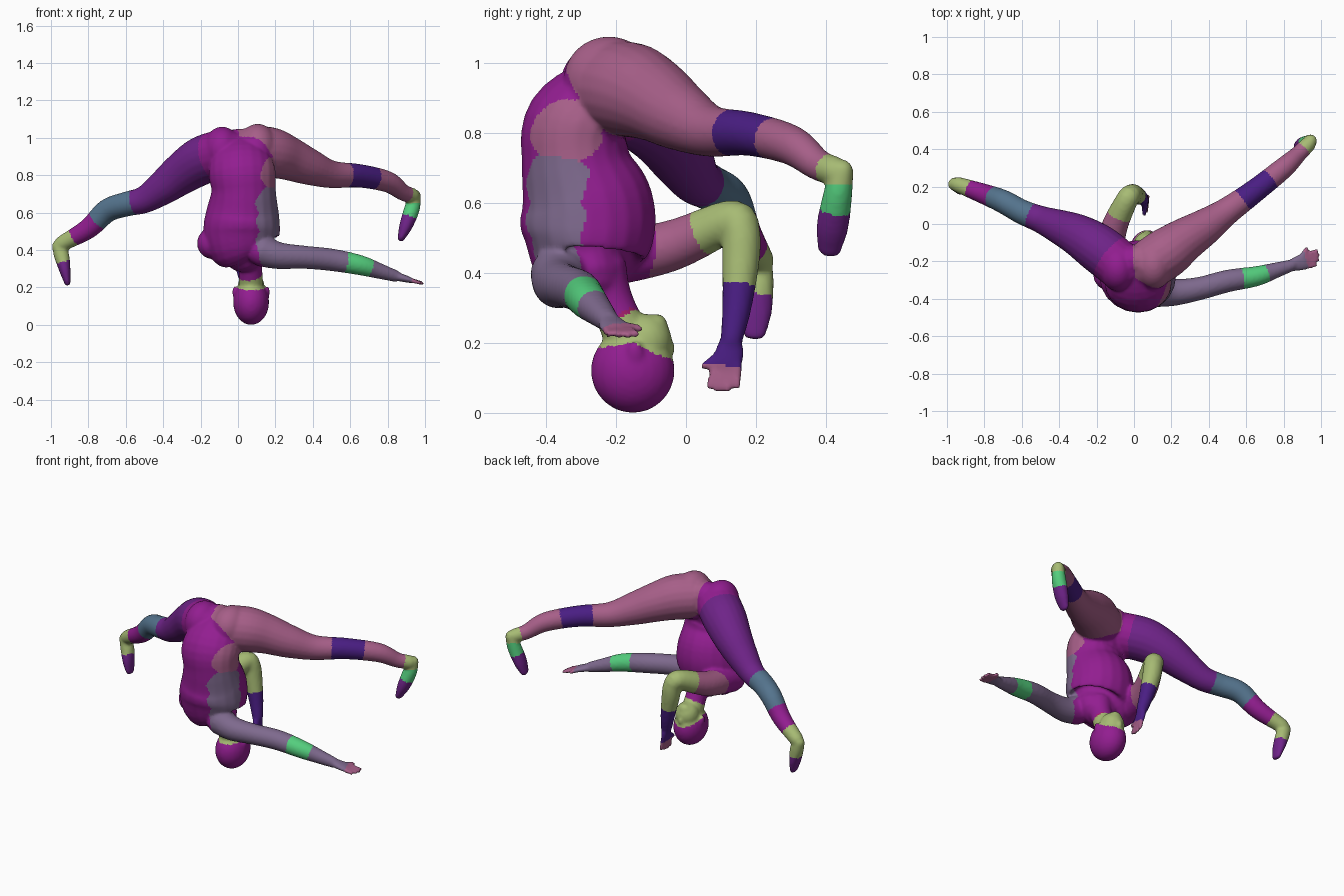
import bpy, bmesh, math
from mathutils import Vector, Matrix

if "Cube" in bpy.data.objects:
    bpy.data.objects.remove(bpy.data.objects["Cube"])

bm = bmesh.new()
spots = []  # (centre, radius, colour letter)
palette = {"P": ("purple", "91238f"), "V": ("violet", "6e2887"), "R": ("rose", "a55f87"),
           "M": ("mauve", "7d698c"), "C": ("crimson", "a5236e"), "I": ("indigo", "4b2382"),
           "T": ("teal", "55738c"), "G": ("green", "55cd7d"), "L": ("lime", "a5b973")}


def spline(a, b, c, d, t):
    return 0.5 * (2*b + (c - a)*t + (2*a - 5*b + 4*c - d)*t*t + (3*b - a - 3*c + d)*t**3)


def tube(points, colours="", side='Z', seg=20, steps=5):
    """Rounded limb through (x, y, z, half width along side[, half depth]), one colour per point."""
    for p, c in zip(points, colours):
        spots.append((Vector(p[:3]), p[3], c))
    axis = Vector([float(k == side) for k in 'XYZ'])
    pts = [Vector(tuple(p[:4]) + (p[-1],)) for p in points]
    pts = [2*pts[0] - pts[1]] + pts + [2*pts[-1] - pts[-2]]
    path = [spline(*pts[i:i + 4], s / steps) for i in range(len(pts) - 3) for s in range(steps)]
    path.append(pts[-2])
    last = len(path) - 1
    dome = [(math.sin(a), math.cos(a)) for a in (.5, .95, 1.35)]
    rings = []
    for i, p in enumerate(path):
        t = (path[min(i + 1, last)].to_3d() - path[max(i - 1, 0)].to_3d()).normalized()
        u = (axis - t * axis.dot(t)).normalized()
        r = min(p[3], p[4])
        here = [(0, 1)]
        if i == 0:
            here = [(-o * r, k) for o, k in reversed(dome)] + here
        if i == last:
            here += [(o * r, k) for o, k in dome]
        for o, k in here:
            ring = []
            for j in range(seg):
                a = math.tau * j / seg
                ring.append(bm.verts.new(p.to_3d() + t*o + u*(p[3]*k*math.cos(a)) + t.cross(u)*(p[4]*k*math.sin(a))))
            rings.append(ring)
    for a, b in zip(rings, rings[1:]):
        for j in range(seg):
            bm.faces.new((a[j], a[j - 1], b[j - 1], b[j]))
    bm.faces.new(rings[0])
    bm.faces.new(rings[-1])


def ball(center, radii, colour=None):
    bmesh.ops.create_uvsphere(bm, u_segments=24, v_segments=16, radius=1,
                              matrix=Matrix.Translation(center) @ Matrix.Diagonal((*radii, 1)))
    if colour:
        spots.append((Vector(center), min(radii), colour))


def hand(wrist, tip, thumb_side):
    """Flat palm, four fingers fanned along y, and a thumb."""
    w, t, s = Vector(wrist), Vector(tip), Vector((.1, 1, 0))
    k = w.lerp(t, .52)
    tube([(*w, .032, .026), (*w.lerp(k, .5), .042, .021), (*k, .045, .017)], "", 'Y')
    for f in (-1.5, -.5, .5, 1.5):
        end = t + s*f*.026 - (t - k)*(.06*f*f)
        tube([(*(k + s*f*.022), .013), (*end, .011)], "", 'X', 10)
    m = w.lerp(k, .4)
    tube([(*m, .018), (*(k + s*thumb_side*.065), .012)], "", 'X', 10)
    spots.append((t, .02, "R"))


# torso, from neck base up to the pelvis
tube([(.05, -.27, .39, .13, .10), (.025, -.285, .43, .19, .155), (.02, -.28, .51, .205, .19),
      (.025, -.285, .6, .195, .19), (.03, -.315, .72, .172, .155), (.02, -.305, .83, .178, .15),
      (.01, -.2, .96, .13, .09)], "CPPPPP", 'X')
# buttocks
ball((-.085, -.235, .935), (.1, .125, .125), "P")
ball((.105, -.22, .95), (.105, .13, .125), "R")
# neck and head
tube([(.06, -.25, .4, .085), (.066, -.215, .32, .064), (.07, -.17, .22, .065)], "CCL", 'X')
ball((.07, -.152, .121), (.096, .12, .121), "P")
ball((.07, -.115, .205), (.072, .075, .078), "L")
ball((.07, -.085, .25), (.04, .033, .033))
ball((.07, -.052, .185), (.016, .022, .026))
for sx in (-1, 1):
    ball((.07 + sx*.088, -.145, .175), (.012, .022, .034))

# outstretched arm
tube([(.13, -.36, .395, .085), (.22, -.365, .37, .072), (.35, -.345, .362, .062), (.5, -.305, .348, .06),
      (.65, -.28, .32, .054), (.75, -.25, .29, .043), (.84, -.222, .262, .032)], "MMMMGMM")
hand((.84, -.222, .262), (.985, -.178, .222), 1)
# bent arm
tube([(-.135, -.27, .435, .085), (-.115, -.05, .475, .073), (-.04, .125, .548, .06), (-.015, .155, .52, .056),
      (0, .157, .44, .054), (.03, .145, .3, .042), (.05, .13, .21, .032)], "PRLLLII", 'X')
hand((.05, .13, .21), (.072, .105, .066), -1)

# legs
tube([(.09, -.21, .93, .135), (.18, -.15, .92, .135), (.27, -.085, .89, .118), (.38, -.015, .845, .098),
      (.5, .07, .805, .074), (.65, .18, .797, .063), (.8, .3, .765, .057),
      (.88, .375, .71, .045), (.93, .425, .69, .042)], "RRRRRIRRL")
tube([(-.07, -.225, .92, .13), (-.19, -.13, .88, .13), (-.3, -.06, .81, .113), (-.4, -.015, .735, .093),
      (-.5, .025, .67, .073), (-.6, .065, .645, .066), (-.7, .12, .61, .063), (-.8, .16, .515, .055),
      (-.94, .21, .435, .042)], "PVVVVTTPL")
# feet, toes pointing down
tube([(.945, .445, .69, .034), (.93, .433, .62, .042), (.898, .418, .53, .046, .036),
      (.872, .41, .465, .034, .02)], "LGVV", 'Y')
tube([(-.96, .213, .42, .035), (-.943, .21, .37, .041), (-.925, .2, .29, .046, .03),
      (-.912, .195, .225, .034, .017)], "LLVV", 'Y')
# mauve side of the back
for z in (.45, .55, .65):
    spots.append((Vector((.15, -.37, z)), .11, "M"))
spots.append((Vector((.14, -.34, .8)), .11, "R"))

# fuse everything into one continuous skin
bmesh.ops.recalc_face_normals(bm, faces=bm.faces)
raw = bpy.data.meshes.new("body_parts")
bm.to_mesh(raw)
bm.free()
body = bpy.data.objects.new("body", raw)
bpy.context.collection.objects.link(body)
remesh = body.modifiers.new("fuse", 'REMESH')
remesh.mode = 'VOXEL'
remesh.voxel_size = .009
soft = body.modifiers.new("soften", 'SMOOTH')
soft.factor, soft.iterations = .5, 5
mesh = bpy.data.meshes.new_from_object(body.evaluated_get(bpy.context.evaluated_depsgraph_get()))
body.modifiers.clear()
body.data = mesh

# colour each face after the nearest spot
mesh.materials.clear()
for name, code in palette.values():
    mat = bpy.data.materials.new(name)
    mat.diffuse_color = (*[(c / 255) ** 2.2 for c in bytes.fromhex(code)], 1)
    mat.use_nodes = True
    mat.node_tree.nodes["Principled BSDF"].inputs["Base Color"].default_value = mat.diffuse_color
    mesh.materials.append(mat)
order = list(palette)
for f in mesh.polygons:
    f.material_index = order.index(min(spots, key=lambda s: (s[0] - f.center).length - s[1])[2])
    f.use_smooth = True
